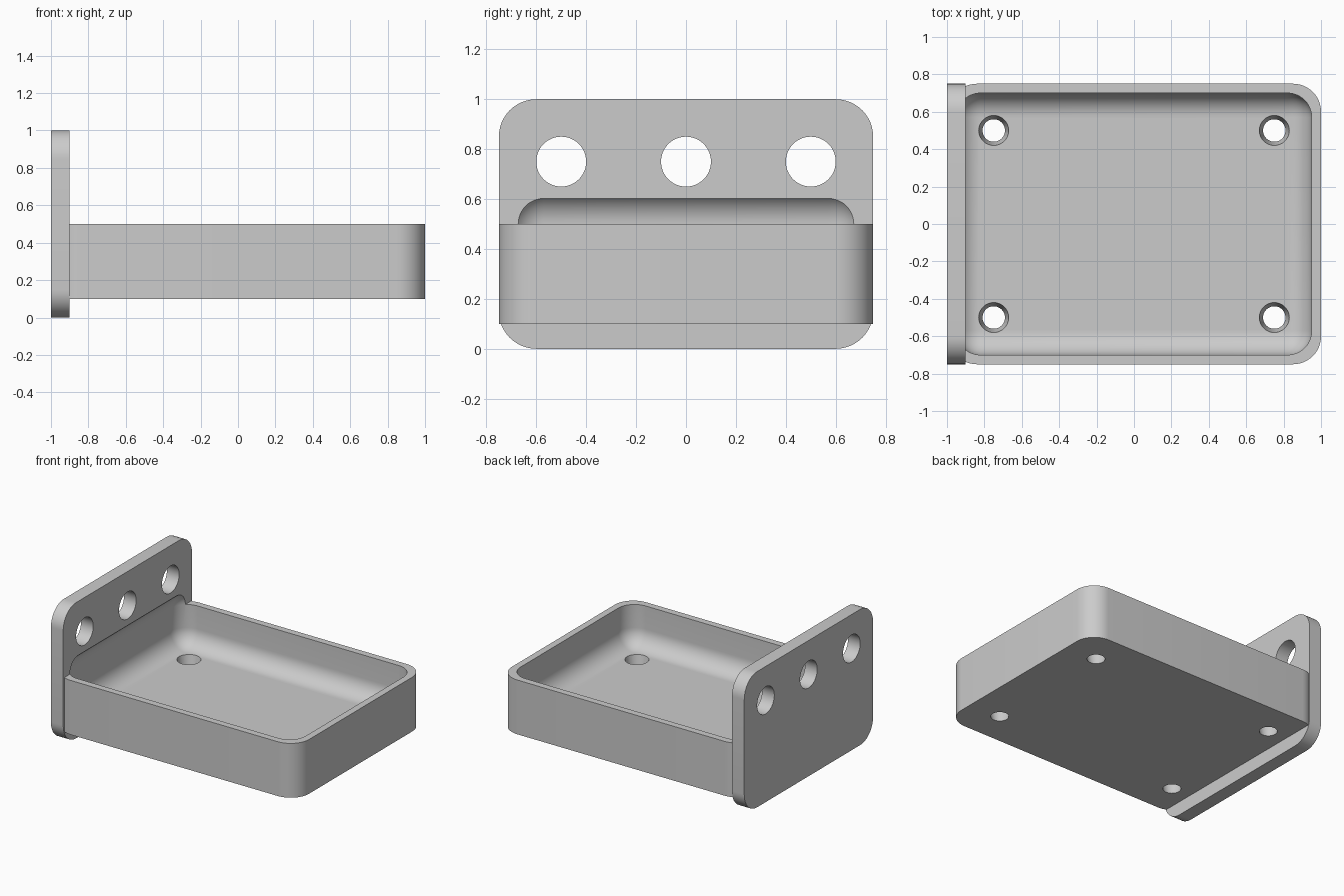
import bpy
import bmesh
from mathutils import Matrix, Vector

if "Cube" in bpy.data.objects:
    bpy.data.objects.remove(bpy.data.objects["Cube"], do_unlink=True)

grey = bpy.data.materials.new("plain_grey")
grey.use_nodes = True
grey.diffuse_color = (0.6, 0.6, 0.6, 1)
grey.node_tree.nodes["Principled BSDF"].inputs["Base Color"].default_value = (0.6, 0.6, 0.6, 1)


def finish(name, bm):
    mesh = bpy.data.meshes.new(name)
    bm.to_mesh(mesh)
    bm.free()
    mesh.materials.append(grey)
    obj = bpy.data.objects.new(name, mesh)
    bpy.context.collection.objects.link(obj)
    return obj


def rounded_box(name, low, high, radius, axis=None):
    """Box with edges along one axis rounded, or every edge if axis is None."""
    low, high = Vector(low), Vector(high)
    bm = bmesh.new()
    bmesh.ops.create_cube(bm, size=1)
    for v in bm.verts:
        v.co = (low + high) / 2 + v.co * (high - low)
    edges = [e for e in bm.edges if axis is None
             or abs((e.verts[0].co - e.verts[1].co)[axis]) > 1e-4]
    bmesh.ops.bevel(bm, geom=edges, offset=radius, segments=12,
                    profile=0.5, affect='EDGES')
    return finish(name, bm)


def drill(name, centre, r_low, r_high, depth, turn="Z"):
    """Straight or tapered hole cutter."""
    matrix = Matrix.Translation(centre)
    if turn == "X":
        matrix = matrix @ Matrix.Rotation(1.570796, 4, "Y")
    bm = bmesh.new()
    bmesh.ops.create_cone(bm, cap_ends=True, segments=48, radius1=r_low,
                          radius2=r_high, depth=depth, matrix=matrix)
    return finish(name, bm)


def combine(target, tool, operation):
    mod = target.modifiers.new(operation, "BOOLEAN")
    mod.operation = operation
    mod.solver = "EXACT"
    mod.object = tool
    bpy.context.view_layer.objects.active = target
    bpy.ops.object.modifier_apply(modifier=mod.name)
    bpy.data.objects.remove(tool, do_unlink=True)


# Tray body joined to the upright mounting plate
dish = rounded_box("soap_dish", (-0.99, -0.75, 0.1), (1, 0.75, 0.5), 0.15, axis=2)
plate = rounded_box("mounting_plate", (-1, -0.75, 0), (-0.9, 0.75, 1), 0.15, axis=0)
combine(dish, plate, "UNION")

# Filleted hollow, which also bites into the plate
hollow = rounded_box("hollow_cutter", (-0.95, -0.7, 0.2), (0.95, 0.7, 0.63), 0.13)
combine(dish, hollow, "DIFFERENCE")

# Mounting holes in the plate
for y in (-0.5, 0, 0.5):
    combine(dish, drill("mount_cutter", (-0.95, y, 0.75), 0.1, 0.1, 0.3, "X"), "DIFFERENCE")

# Tapered drain holes in the floor
for x in (-0.75, 0.75):
    for y in (-0.5, 0.5):
        combine(dish, drill("drain_cutter", (x, y, 0.15), 0.058, 0.082, 0.12), "DIFFERENCE")

bpy.ops.object.select_all(action="DESELECT")
dish.select_set(True)
bpy.context.view_layer.objects.active = dish
bpy.ops.object.shade_smooth_by_angle(angle=0.52)
